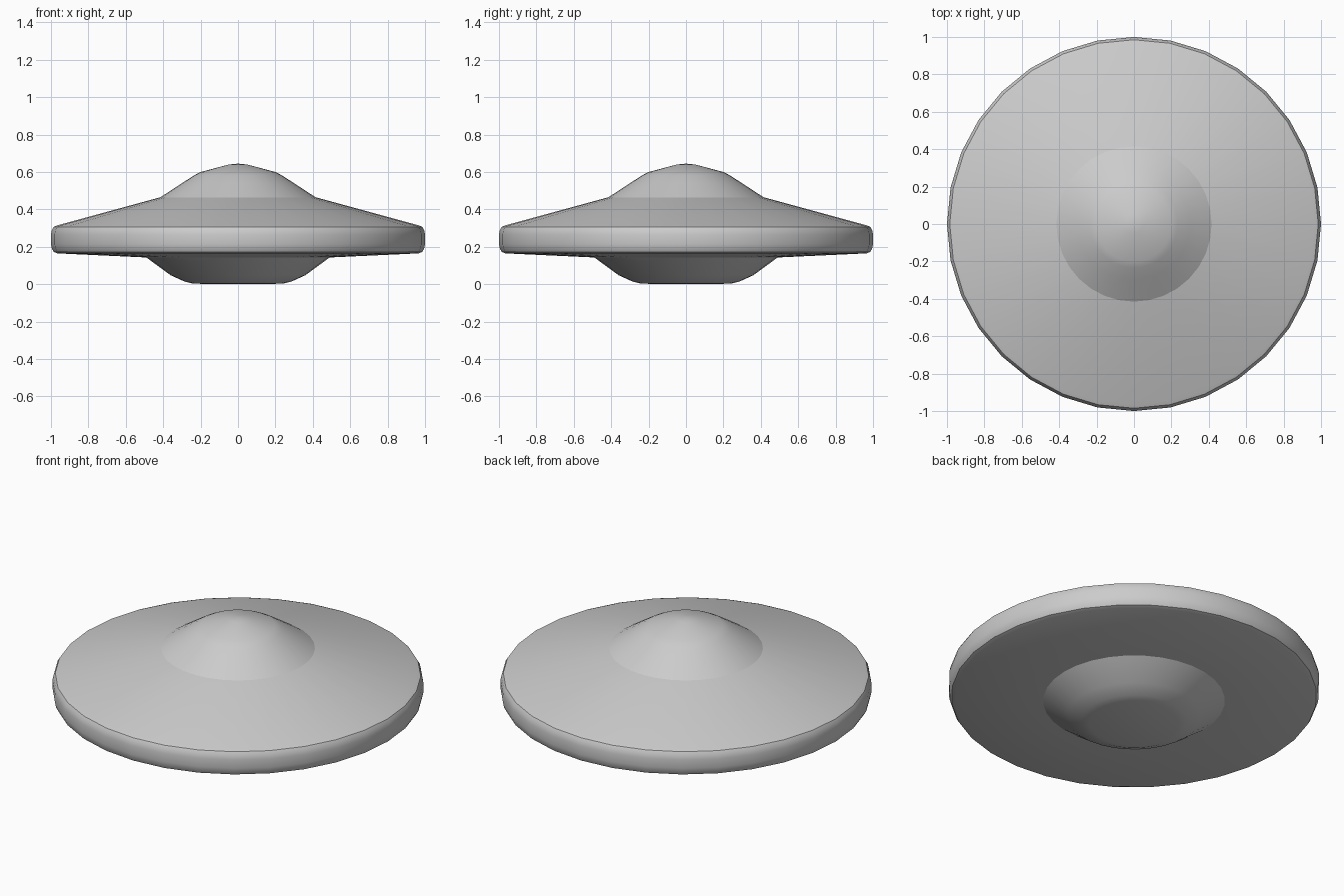
import bpy, bmesh, math
from mathutils import Matrix

if "Cube" in bpy.data.objects:
    bpy.data.objects.remove(bpy.data.objects["Cube"])

SEGMENTS = 32


def lathe(name, profile, angle=35):
    """Revolve an (r, z) profile, listed bottom to top, around the z axis."""
    bm = bmesh.new()
    verts = [bm.verts.new((r, 0, z)) for r, z in profile]
    edges = [bm.edges.new(pair) for pair in zip(verts, verts[1:])]
    bmesh.ops.spin(bm, geom=verts + edges, cent=(0, 0, 0), axis=(0, 0, 1),
                   angle=math.tau, steps=SEGMENTS, use_duplicate=False)
    bmesh.ops.remove_doubles(bm, verts=bm.verts, dist=1e-4)
    bmesh.ops.recalc_face_normals(bm, faces=bm.faces)
    # open shells: make the widest-facing side point outwards
    bm.normal_update()
    if sum(f.normal.dot(f.calc_center_median() - center) for f in bm.faces) < 0:
        bmesh.ops.reverse_faces(bm, faces=bm.faces)
    mesh = bpy.data.meshes.new(name)
    bm.to_mesh(mesh)
    bm.free()
    obj = bpy.data.objects.new(name, mesh)
    bpy.context.collection.objects.link(obj)
    bpy.ops.object.select_all(action='DESELECT')
    obj.select_set(True)
    bpy.context.view_layer.objects.active = obj
    bpy.ops.object.shade_smooth_by_angle(angle=math.radians(angle))
    return obj


center = Matrix.Translation((0, 0, 0.24)).translation

# shallow bowl under the saucer, with a flat foot
lathe("lower_bowl", [(0, 0), (0.24, 0.003), (0.285, 0.014), (0.36, 0.048),
                     (0.49, 0.143)])

# wide disc with a rounded rim and sloping top
lathe("saucer_disc", [(0.49, 0.143), (0.965, 0.165), (0.985, 0.172),
                      (0.995, 0.19), (1.0, 0.215), (1.0, 0.265),
                      (0.995, 0.29), (0.985, 0.307), (0.965, 0.315),
                      (0.415, 0.465)])

# bell-shaped dome on top
lathe("top_dome", [(0.415, 0.465), (0.30, 0.54), (0.235, 0.582), (0.20, 0.60),
                   (0.05, 0.64), (0, 0.645)])
